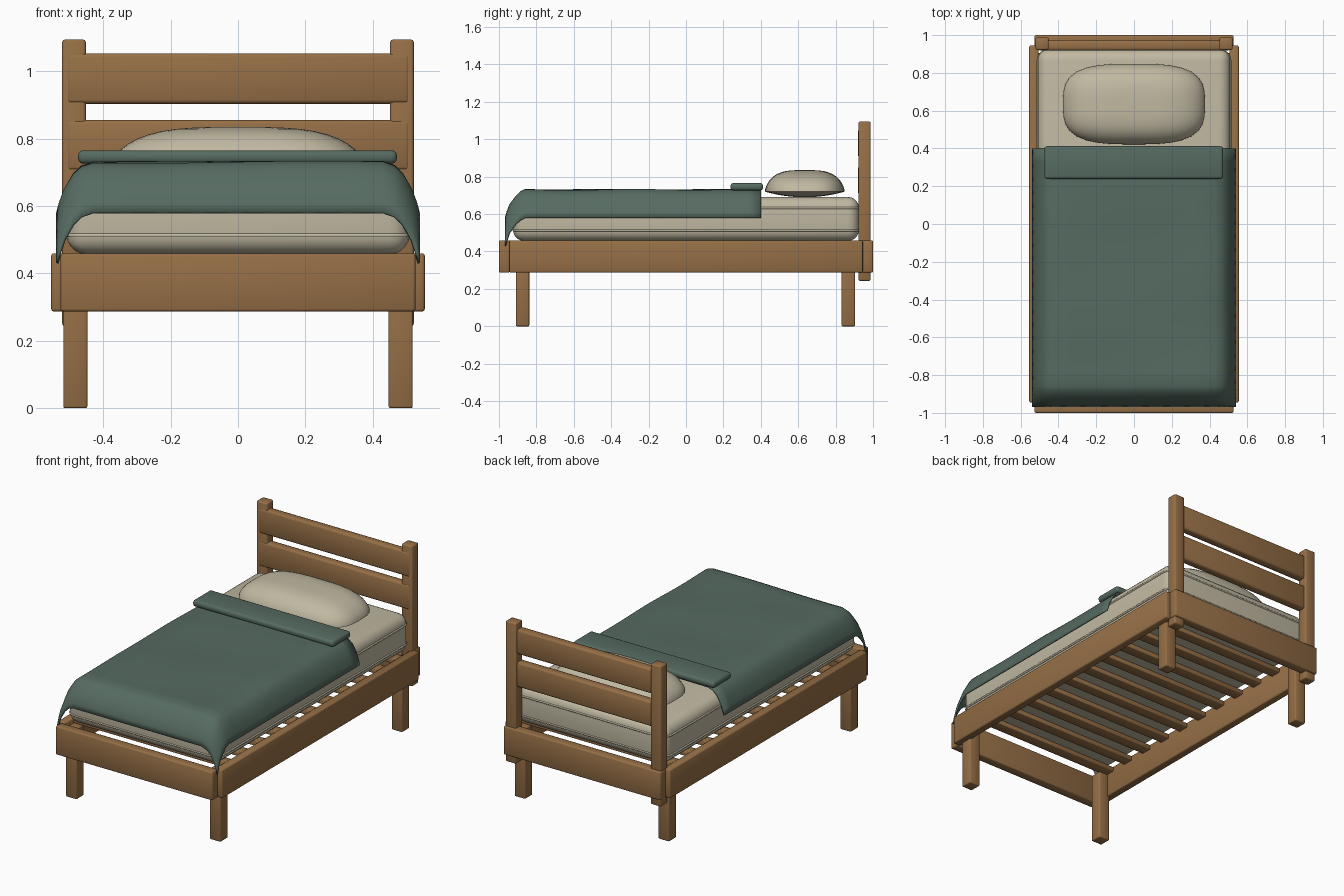
import bpy, bmesh, math

if "Cube" in bpy.data.objects:
    bpy.data.objects.remove(bpy.data.objects["Cube"])


def material(name, rgb):
    m = bpy.data.materials.new(name)
    m.diffuse_color = (*rgb, 1)
    m.use_nodes = True
    m.node_tree.nodes["Principled BSDF"].inputs["Base Color"].default_value = m.diffuse_color
    return m


WOOD = material("warm_wood", (0.305, 0.16, 0.062))
LINEN = material("cream_linen", (0.53, 0.485, 0.36))
GREEN = material("green_wool", (0.093, 0.147, 0.12))


def finish(name, bm, mat, angle=40):
    me = bpy.data.meshes.new(name)
    bmesh.ops.recalc_face_normals(bm, faces=bm.faces)
    bm.to_mesh(me)
    bm.free()
    me.materials.append(mat)
    ob = bpy.data.objects.new(name, me)
    bpy.context.collection.objects.link(ob)
    bpy.ops.object.select_all(action='DESELECT')
    ob.select_set(True)
    bpy.context.view_layer.objects.active = ob
    bpy.ops.object.shade_smooth_by_angle(angle=math.radians(angle))
    return ob


def box(name, x, y, z, mat=WOOD, bevel=0.008, segments=2):
    """Rounded box given by its (min, max) range on each axis."""
    bm = bmesh.new()
    bmesh.ops.create_cube(bm, size=1)
    for v in bm.verts:
        v.co = [(a + b) / 2 + c * (b - a) for (a, b), c in zip((x, y, z), v.co)]
    bmesh.ops.bevel(bm, geom=bm.edges[:], offset=bevel, segments=segments,
                    profile=0.5, affect='EDGES')
    return finish(name, bm, mat, 50)


def lerp_table(t, table):
    for (a, va), (b, vb) in zip(table, table[1:]):
        if t <= b:
            return va + (vb - va) * max(0, (t - a) / (b - a))
    return table[-1][1]


# frame: side rails, end boards, legs and headboard posts
for side, s in (("left", -1), ("right", 1)):
    def rng(a, b):
        return tuple(sorted((s * a, s * b)))
    box(f"{side}_rail", rng(0.505, 0.555), (-0.945, 0.945), (0.287, 0.46))
    box(f"{side}_front_leg", rng(0.447, 0.519), (-0.91, -0.838), (0, 0.43), bevel=0.006)
    box(f"{side}_back_leg", rng(0.447, 0.519), (0.832, 0.904), (0, 0.43), bevel=0.006)
    box(f"{side}_headboard_post", rng(0.452, 0.522), (0.922, 0.987), (0.243, 1.095))
box("foot_board", (-0.527, 0.527), (-1, -0.942), (0.287, 0.46))
box("head_board", (-0.527, 0.527), (0.942, 1), (0.287, 0.46))
box("upper_headboard_rail", (-0.51, 0.51), (0.919, 0.973), (0.904, 1.054), bevel=0.012)
box("lower_headboard_rail", (-0.51, 0.51), (0.919, 0.973), (0.705, 0.856), bevel=0.012)

# slats
for i in range(11):
    y = -0.82 + i * 0.164
    box(f"slat_{i + 1}", (-0.515, 0.515), (y - 0.034, y + 0.034), (0.428, 0.456), bevel=0.004)

# mattress
box("mattress", (-0.51, 0.51), (-0.925, 0.925), (0.457, 0.692), LINEN, 0.06, 5)


# piping: small tube along a rounded rectangle
def piping(name, z, hx=0.51, hy=0.922, r=0.06):
    cu = bpy.data.curves.new(name, 'CURVE')
    cu.dimensions = '3D'
    cu.bevel_depth = 0.006
    cu.bevel_resolution = 1
    sp = cu.splines.new('POLY')
    pts = []
    for k, (sx, sy) in enumerate(((1, 1), (-1, 1), (-1, -1), (1, -1))):
        for j in range(6):
            a = math.pi / 2 * (k + j / 5)
            pts.append((sx * (hx - r) + r * math.cos(a), sy * (hy - r) + r * math.sin(a), z, 1))
    sp.points.add(len(pts) - 1)
    for p, co in zip(sp.points, pts):
        p.co = co
    sp.use_cyclic_u = True
    cu.materials.append(LINEN)
    bpy.context.collection.objects.link(bpy.data.objects.new(name, cu))


piping("upper_piping", 0.632)
piping("lower_piping", 0.513)

# pillow: rounded-rectangle plan, plump top and shallow underside
bm = bmesh.new()
bmesh.ops.create_uvsphere(bm, u_segments=40, v_segments=24, radius=1)
for v in bm.verts:
    h = min(1, math.hypot(v.co.x, v.co.y))
    a = math.atan2(v.co.y, v.co.x)
    n = (abs(math.cos(a)) ** 3.2 + abs(math.sin(a)) ** 3.2) ** (-1 / 3.2)
    if v.co.z >= 0:
        z = 0.115 * max(0, 1 - h ** 3.5) ** 0.6
    else:
        z = -0.03 * (1 - h * h)
    v.co = (0.376 * h * n * math.cos(a), 0.635 + 0.213 * h * n * math.sin(a), 0.72 + z)
finish("pillow", bm, LINEN, 60)

# blanket: cloth sheet whose edge drops add up at the foot corners
SIDE = [(0, 0), (0.43, 0), (0.465, 0.012), (0.49, 0.035), (0.517, 0.08), (0.532, 0.12), (0.54, 0.15)]
FOOT = [(-0.4, 0), (0.86, 0), (0.885, 0.012), (0.91, 0.035), (0.945, 0.08), (0.96, 0.12), (0.968, 0.15)]
half = [0.11, 0.22, 0.33] + [p[0] for p in SIDE[1:]]
xs = [-x for x in reversed(half)] + [0] + half
ys = [-p[0] for p in reversed(FOOT[1:])] + [-0.86 + 1.26 * (i + 1) / 18 for i in range(18)]
bm = bmesh.new()
grid = []
for y in ys:
    row = []
    for x in xs:
        ripple = 0.004 * math.sin(9 * y + 2 * x) * math.cos(5 * x - 2 * y)
        dx, dy = lerp_table(abs(x), SIDE), lerp_table(-y, FOOT)
        ripple *= 1 - min(1, (dx + dy) / 0.08)
        row.append(bm.verts.new((x, y, 0.731 - dx - dy + ripple)))
    grid.append(row)
for r0, r1 in zip(grid, grid[1:]):
    for i in range(len(xs) - 1):
        bm.faces.new((r0[i], r0[i + 1], r1[i + 1], r1[i]))
blanket = finish("blanket", bm, GREEN, 60)
mod = blanket.modifiers.new("thickness", 'SOLIDIFY')
mod.thickness = 0.009
mod.offset = -1

# folded blanket edge
box("blanket_fold", (-0.475, 0.472), (0.238, 0.412), (0.726, 0.766), GREEN, 0.016, 3)
